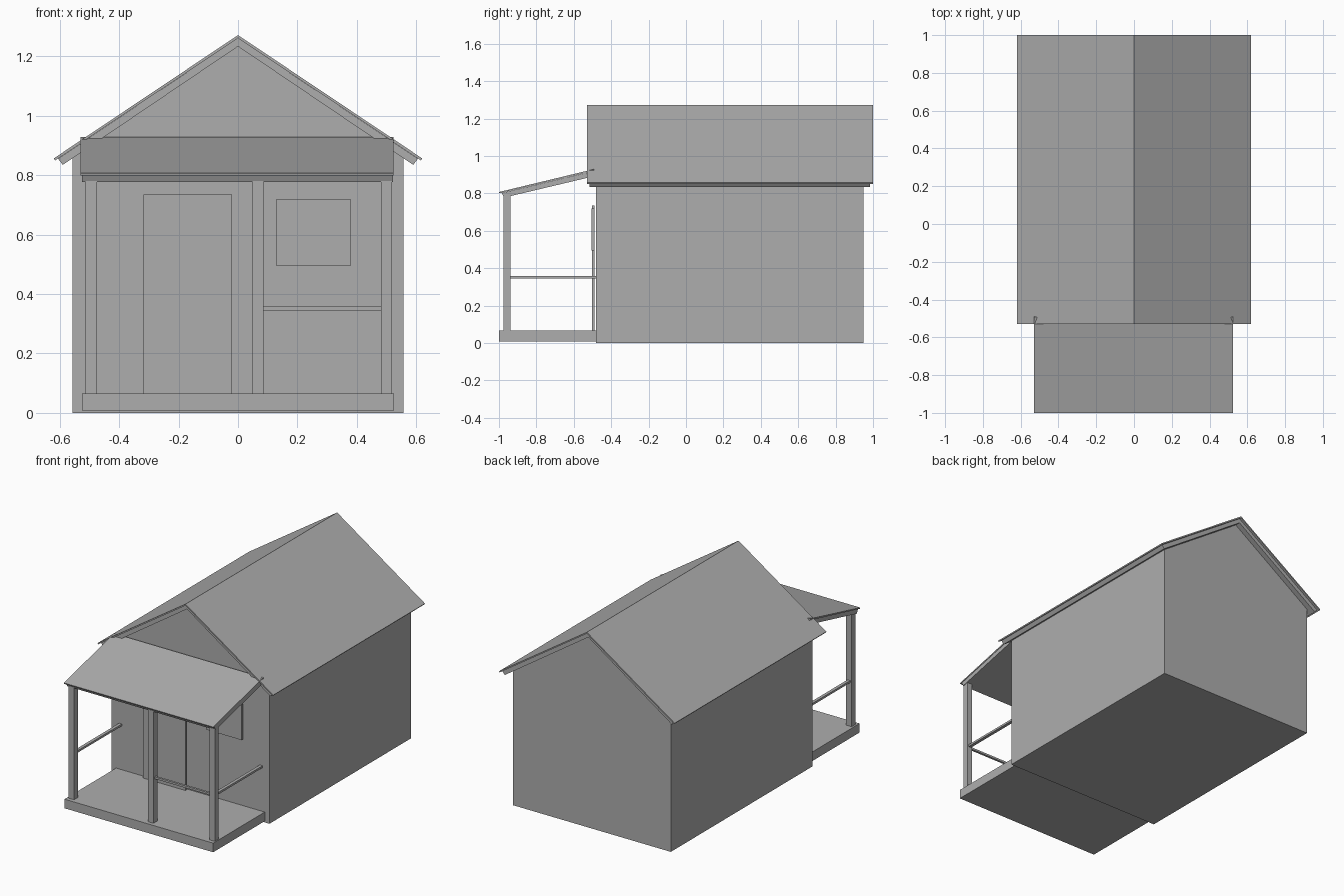
import bpy

if "Cube" in bpy.data.objects:
    bpy.data.objects.remove(bpy.data.objects["Cube"])

grey = bpy.data.materials.new("dark_grey")
grey.diffuse_color = (0.42, 0.42, 0.42, 1)
grey.use_nodes = True
grey.node_tree.nodes["Principled BSDF"].inputs["Base Color"].default_value = grey.diffuse_color


def mesh(name, verts, faces):
    me = bpy.data.meshes.new(name)
    me.from_pydata(verts, [], faces)
    me.materials.append(grey)
    me.update()
    ob = bpy.data.objects.new(name, me)
    bpy.context.collection.objects.link(ob)
    return ob


def prism(name, profile, axis, a, b):
    """Extrude a 2D profile along x (profile = y,z) or y (profile = x,z)."""
    n = len(profile)
    if axis == 'y':
        verts = [(p, t, q) for t in (a, b) for p, q in profile]
    else:
        verts = [(t, p, q) for t in (a, b) for p, q in profile]
    faces = [tuple(range(n))[::-1], tuple(range(n, 2 * n))]
    faces += [(i, (i + 1) % n, n + (i + 1) % n, n + i) for i in range(n)]
    if axis == 'y':
        faces = [f[::-1] for f in faces]
    return mesh(name, verts, faces)


def box(name, x0, x1, y0, y1, z0, z1):
    return prism(name, [(y0, z0), (y1, z0), (y1, z1), (y0, z1)], 'x', x0, x1)


def gable_sheet(name, apex_top, apex_low, top_edge, low_edge, y0, y1):
    (tx, tz), (lx, lz) = top_edge, low_edge
    return prism(name, [(-lx, lz), (0, apex_low), (lx, lz),
                        (tx, tz), (0, apex_top), (-tx, tz)], 'y', y0, y1)


# Cabin body with gables
prism("cabin_walls", [(-0.558, 0), (0.558, 0), (0.558, 0.86),
                      (0, 1.235), (-0.558, 0.86)], 'y', -0.48, 0.95)

# Main roof: structure below, thin covering above
gable_sheet("roof_structure", 1.262, 1.234, (0.606, 0.856), (0.59, 0.835), -0.515, 0.985)
gable_sheet("roof_covering", 1.272, 1.262, (0.62, 0.857), (0.616, 0.850), -0.53, 1.0)

# Porch roof: structure and covering
prism("porch_roof_structure", [(-0.973, 0.777), (-0.48, 0.894), (-0.48, 0.922),
                               (-0.985, 0.802)], 'x', -0.525, 0.522)
prism("porch_roof_covering", [(-0.998, 0.800), (-0.49, 0.920), (-0.493, 0.929),
                              (-1.0, 0.807)], 'x', -0.53, 0.524)

# Porch deck
box("porch_deck", -0.525, 0.525, -1.0, -0.48, 0.008, 0.066)

# Posts
for name, x in (("left", -0.494), ("middle", 0.067), ("right", 0.5)):
    box(name + "_post", x - 0.019, x + 0.019, -0.975, -0.937, 0.066, 0.785)

# Rails
box("front_rail", 0.085, 0.482, -0.963, -0.949, 0.345, 0.358)
for name, x in (("left", -0.494), ("right", 0.5)):
    box(name + "_rail", x - 0.01, x + 0.01, -0.94, -0.475, 0.345, 0.358)

# Door and window panels just in front of the wall
box("door", -0.318, -0.02, -0.502, -0.49, 0.066, 0.735)
box("window", 0.13, 0.378, -0.504, -0.49, 0.495, 0.72)
